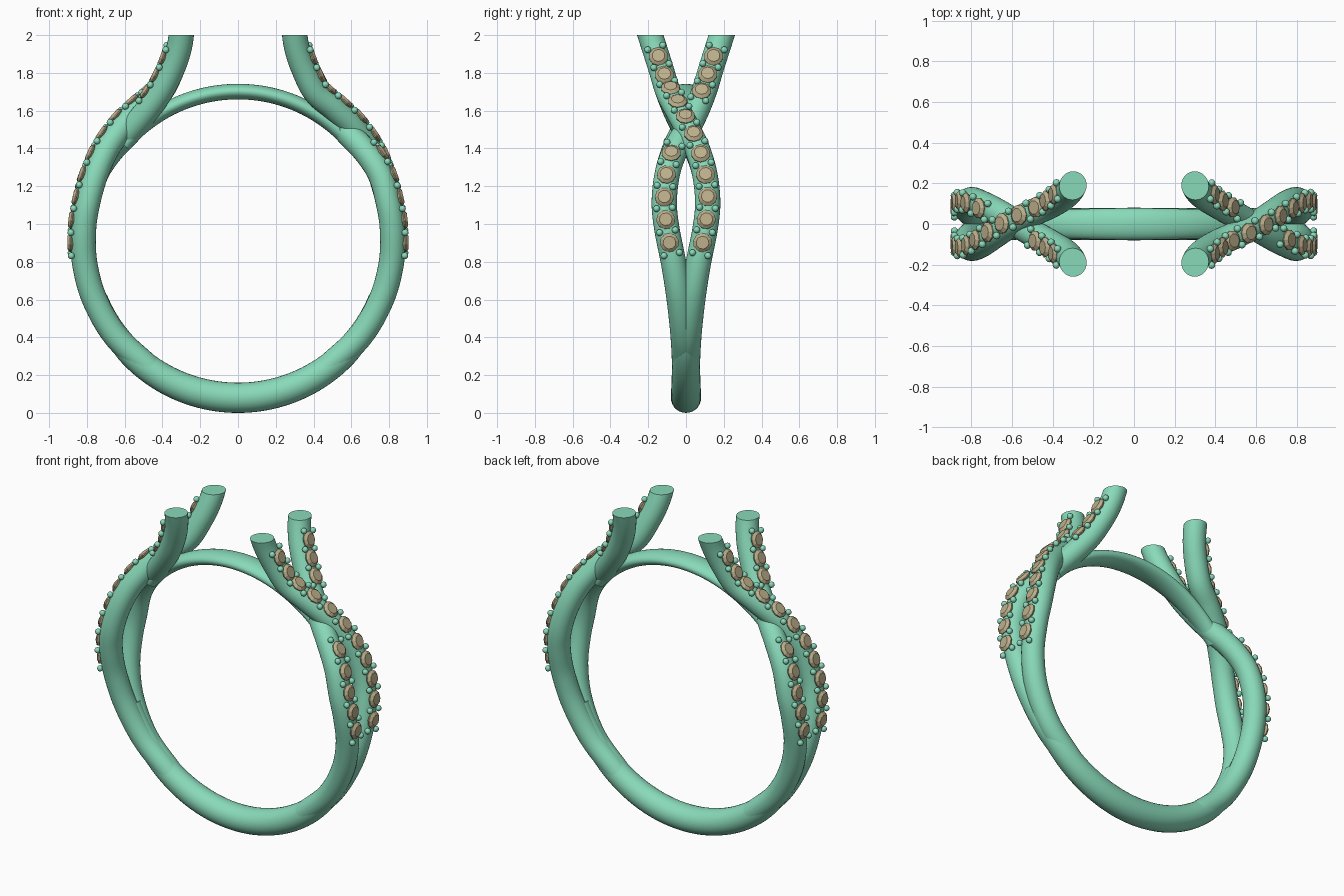
import bpy, bmesh, math
from mathutils import Vector, Matrix

if "Cube" in bpy.data.objects:
    bpy.data.objects.remove(bpy.data.objects["Cube"])

def material(name, col):
    m = bpy.data.materials.new(name)
    m.diffuse_color = (*col, 1)
    m.use_nodes = True
    m.node_tree.nodes["Principled BSDF"].inputs["Base Color"].default_value = m.diffuse_color
    return m

METAL = material("green_metal", (0.25, 0.70, 0.49))
STONE = material("tan_stone", (0.50, 0.43, 0.26))
CZ, INNER = 0.91, 0.75          # finger hole centre height and radius

def finish(bm, name, mat, smooth=True):
    bmesh.ops.recalc_face_normals(bm, faces=bm.faces)
    me = bpy.data.meshes.new(name)
    bm.to_mesh(me)
    bm.free()
    ob = bpy.data.objects.new(name, me)
    bpy.context.collection.objects.link(ob)
    me.materials.append(mat)
    if smooth:
        bpy.ops.object.select_all(action='DESELECT')
        ob.select_set(True)
        bpy.context.view_layer.objects.active = ob
        bpy.ops.object.shade_smooth_by_angle(angle=math.radians(40))
    return ob

def frames(path):
    """Tangent, sideways and outward directions along a path."""
    out = []
    for i, p in enumerate(path):
        t = (path[min(i + 1, len(path) - 1)] - path[max(i - 1, 0)]).normalized()
        side = Vector((0, 1, 0))
        side = (side - t * side.dot(t)).normalized()
        n = side.cross(t)
        if n.dot(p - Vector((0, 0, CZ))) < 0:
            n, side = -n, -side
        out.append((p, t, side, n))
    return out

def sweep(path, radii, segs=28):
    """Tube with (sideways, outward) radii at each path point."""
    bm = bmesh.new()
    rings = []
    for (p, t, s, n), (a, b) in zip(frames(path), radii):
        rings.append([bm.verts.new(p + s * a * math.cos(k * math.tau / segs)
                                   + n * b * math.sin(k * math.tau / segs)) for k in range(segs)])
    for r, q in zip(rings, rings[1:]):
        for k in range(segs):
            j = (k + 1) % segs
            bm.faces.new((r[k], r[j], q[j], q[k]))
    bm.faces.new(rings[0])
    bm.faces.new(rings[-1])
    return bm

def spline(pts, n=10):
    """Catmull-Rom curve through the points."""
    P = [2 * pts[0] - pts[1]] + pts + [2 * pts[-1] - pts[-2]]
    out = []
    for a, b, c, d in zip(P, P[1:], P[2:], P[3:]):
        for k in range(n):
            u = k / n
            out.append(0.5 * (2 * b + (c - a) * u + (2 * a - 5 * b + 4 * c - d) * u * u
                              + (3 * b - a - 3 * c + d) * u ** 3))
    return out + [pts[-1]]

def arc(a0, a1, radius, n):
    pts, radii = [], []
    for i in range(n + 1):
        a = math.radians(a0 + (a1 - a0) * i / n)
        w, h = radius(math.degrees(a))
        R = INNER + h
        pts.append(Vector((R * math.cos(a), 0, CZ + R * math.sin(a))))
        radii.append((w, h))
    return pts, radii

# lower band, thinning where it runs into the split strands
def band_radius(a):
    d = abs(a + 90)
    r = 0.08 - 0.010 * min(d / 45, 1) ** 2 - 0.020 * max(0, (d - 45) / 23)
    return r, r
finish(sweep(*arc(-158, -22, band_radius, 90)), "lower_band", METAL)

# thin flattened bridge closing the finger hole
finish(sweep(*arc(40, 140, lambda a: (0.078 - 0.028 * (abs(a - 90) / 50) ** 2, 0.041), 60)),
       "top_bridge", METAL)

STRAND = [(.47, .006, .238), (.646, .015, .405), (.76, .036, .603), (.812, .066, .796),
          (.818, .10, .967), (.797, .115, 1.11), (.755, .10, 1.26), (.685, .06, 1.39),
          (.59, .0, 1.505), (.50, -.05, 1.60), (.41, -.095, 1.70), (.345, -.135, 1.83),
          (.31, -.17, 1.94), (.295, -.205, 2.05)]
LIFT = {7: .012, 8: .022, 9: .015}

def strand_path(side, over):
    pts = []
    for i, (x, y, z) in enumerate(STRAND):
        d = Vector((x, 0, z - CZ)).normalized() * LIFT.get(i, 0) * (1 if over else -1)
        pts.append(Vector((side * (x + d.x), side * y * (1 if over else -1), z + d.z)))
    return spline(pts)

def at_length(fr, lens, s):
    i = min(range(len(lens)), key=lambda k: abs(lens[k] - s))
    j = min(i + 1, len(lens) - 1) if s > lens[i] else max(i - 1, 0)
    u = abs(s - lens[i]) / max(abs(lens[j] - lens[i]), 1e-6)
    p, t, sd, n = (a.lerp(b, u) for a, b in zip(fr[i], fr[j]))
    return p, t.normalized(), sd.normalized(), n.normalized()

def add_gem(bm, p, t, s, n):
    """Round cut stone: cone below, bevelled crown with flat table."""
    prof = [(0.022, 0.038), (0.051, 0.064), (0.051, 0.070), (0.034, 0.084)]
    rings = [[bm.verts.new(p + n * h + r * (s * math.cos(k * math.tau / 10) + t * math.sin(k * math.tau / 10)))
              for k in range(10)] for r, h in prof]
    for a, b in zip(rings, rings[1:]):
        for k in range(10):
            bm.faces.new((a[k], a[(k + 1) % 10], b[(k + 1) % 10], b[k]))
    bm.faces.new(rings[0])
    bm.faces.new(rings[-1])

def build_strand(side, over):
    name = ("right" if side > 0 else "left") + ("_over" if over else "_under")
    path = strand_path(side, over)
    bm = sweep(path, [(0.067, 0.067)] * len(path))
    # level cut at the top
    cut = bmesh.ops.bisect_plane(bm, geom=bm.verts[:] + bm.edges[:] + bm.faces[:],
                                 plane_co=(0, 0, 2), plane_no=(0, 0, 1), clear_outer=True)
    bmesh.ops.holes_fill(bm, edges=[e for e in cut['geom_cut'] if isinstance(e, bmesh.types.BMEdge)])
    finish(bm, name + "_strand", METAL)

    fr = frames(path)
    lens = [0.0]
    for a, b in zip(path, path[1:]):
        lens.append(lens[-1] + (b - a).length)
    # gem row runs between these two heights of the stone centres
    s0 = next(l for l, f in zip(lens, fr) if f[0].z >= 0.885)
    s1 = next(l for l, f in zip(lens, fr) if f[0].z >= 1.86)
    step = (s1 - s0) / 10
    gems, prongs = bmesh.new(), bmesh.new()
    hidden = () if over else (5, 6, 7)     # stones left out below the crossing
    for i in range(11):
        if i not in hidden:
            add_gem(gems, *at_length(fr, lens, s0 + i * step))
    for i in range(12):
        if not over and i in (6, 7):
            continue
        p, t, sd, n = at_length(fr, lens, s0 + (i - 0.5) * step)
        for k in (-1, 1):
            bmesh.ops.create_uvsphere(prongs, u_segments=12, v_segments=8, radius=0.018,
                                      matrix=Matrix.Translation(p + sd * k * 0.042 + n * 0.066))
    finish(gems, name + "_stones", STONE, smooth=False)
    finish(prongs, name + "_prongs", METAL)

for side in (1, -1):
    for over in (True, False):
        build_strand(side, over)
